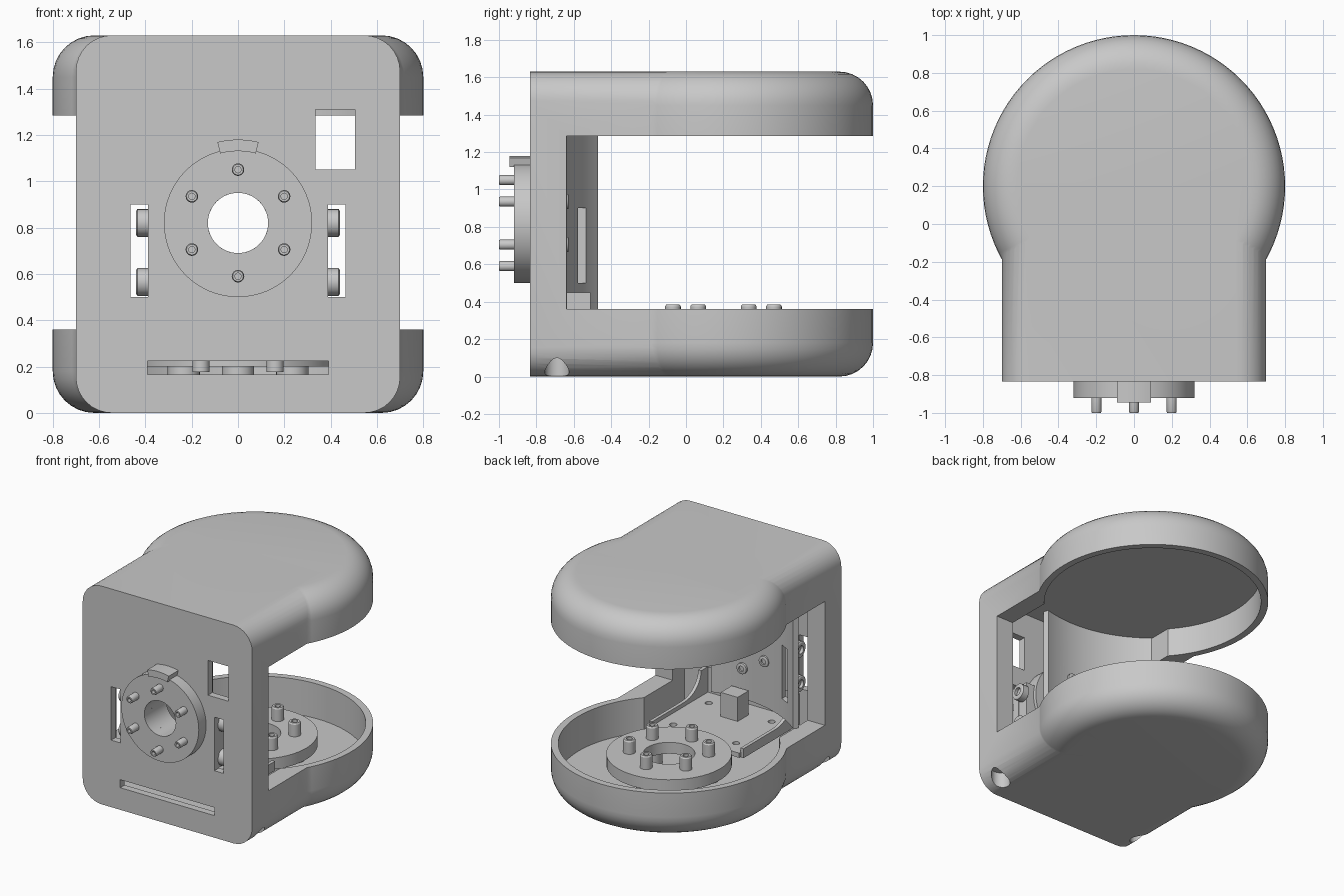
import bpy, bmesh, math
from mathutils import Matrix, Vector

old = bpy.data.objects.get("Cube")
if old:
    bpy.data.objects.remove(old)

grey = bpy.data.materials.new("plain grey")
grey.use_nodes = True
tint = (0.58, 0.58, 0.58, 1)
grey.diffuse_color = tint
grey.node_tree.nodes["Principled BSDF"].inputs["Base Color"].default_value = tint

TURN = {"z": Matrix(),
        "-y": Matrix.Rotation(math.pi / 2, 4, "X"),
        "y": Matrix.Rotation(-math.pi / 2, 4, "X"),
        "x": Matrix.Rotation(math.pi / 2, 4, "Y"),
        "-x": Matrix.Rotation(-math.pi / 2, 4, "Y")}


def finish(bm, name):
    bmesh.ops.remove_doubles(bm, verts=bm.verts, dist=1e-5)
    bmesh.ops.recalc_face_normals(bm, faces=bm.faces)
    mesh = bpy.data.meshes.new(name)
    bm.to_mesh(mesh)
    bm.free()
    mesh.materials.append(grey)
    ob = bpy.data.objects.new(name, mesh)
    bpy.context.collection.objects.link(ob)
    return ob


def box(name, x, y, z):
    bm = bmesh.new()
    size = [b - a for a, b in (x, y, z)]
    mid = [(a + b) / 2 for a, b in (x, y, z)]
    bmesh.ops.create_cube(bm, size=1, matrix=Matrix.Translation(mid) @ Matrix.Diagonal((*size, 1)))
    return finish(bm, name)


def lathe(name, profile, loc, axis="z", steps=48):
    """Spin a closed (radius, height) outline about the given axis."""
    bm = bmesh.new()
    vs = [bm.verts.new((r, 0, h)) for r, h in profile]
    es = [bm.edges.new((vs[i - 1], vs[i])) for i in range(len(vs))]
    bmesh.ops.spin(bm, geom=vs + es, cent=(0, 0, 0), axis=(0, 0, 1), angle=math.tau, steps=steps)
    bmesh.ops.remove_doubles(bm, verts=bm.verts, dist=1e-5)
    bmesh.ops.transform(bm, matrix=Matrix.Translation(loc) @ TURN[axis], verts=bm.verts)
    return finish(bm, name)


def rod(name, r, h, loc, axis="z", hole=0, steps=48):
    return lathe(name, [(hole, 0), (r, 0), (r, h), (hole, h)], loc, axis, steps)


def prism(name, outline, axis, start, depth):
    """Extrude an outline along x (y,z points) or z (x,y points)."""
    bm = bmesh.new()
    pts = [(start, *p) if axis == "x" else (*p, start) for p in outline]
    face = bm.faces.new([bm.verts.new(p) for p in pts])
    new = bmesh.ops.extrude_face_region(bm, geom=[face])["geom"]
    step = Vector((depth, 0, 0)) if axis == "x" else Vector((0, 0, depth))
    bmesh.ops.translate(bm, vec=step, verts=[v for v in new if isinstance(v, bmesh.types.BMVert)])
    return finish(bm, name)


def arc_band(inner, outer, start, end, steps):
    """Outline of a ring segment; angles are measured from +y towards +x."""
    turn = [start + (end - start) * i / steps for i in range(steps + 1)]
    return ([(outer * math.sin(a), outer * math.cos(a)) for a in turn]
            + [(inner * math.sin(a), inner * math.cos(a)) for a in reversed(turn)])


def apply_mods(ob):
    dg = bpy.context.evaluated_depsgraph_get()
    mesh = bpy.data.meshes.new_from_object(ob.evaluated_get(dg))
    ob.modifiers.clear()
    ob.data = mesh


def boolean(ob, tools, op="DIFFERENCE"):
    for tool in tools:
        mod = ob.modifiers.new(op, "BOOLEAN")
        mod.operation, mod.solver, mod.object = op, "EXACT", tool
        apply_mods(ob)
        bpy.data.objects.remove(tool)


def screw(name, r, h, loc, axis):
    lathe(name, [(0, 0), (r, 0), (r, h * 0.9), (r * 0.85, h), (r * 0.5, h),
                 (r * 0.5, h * 0.6), (0, h * 0.6)], loc, axis, 20)


def wall_openings():
    """Window, shaft bore and two side slots that run through the front."""
    y = (-0.9, -0.4)
    tools = [box("window_cut", (0.335, 0.505), y, (1.05, 1.31)),
             rod("shaft_cut", 0.13, 0.5, (0, -0.9, 0.82), "y")]
    for s in (-1, 1):
        tools.append(box("side_slot_cut", sorted((s * 0.388, s * 0.465)), y, (0.5, 0.9)))
    return tools


# Outer shell: round head joined to a rounded block
H, R, CY = 1.63, 0.8, 0.2
F = 0.18
arc = [(R - F + F * math.sin(a), F - F * math.cos(a))
       for a in [i * math.pi / 16 for i in range(9)]]
shell = lathe("shell", [(0, 0)] + arc + [(r, H - h) for r, h in reversed(arc)] + [(0, H)],
              (0, CY, 0), steps=96)
block = box("block", (-0.7, 0.7), (-0.833, CY), (0, H))
bm = bmesh.new()
bm.from_mesh(block.data)
long_edges = [e for e in bm.edges if abs(e.verts[0].co.y - e.verts[1].co.y) > 0.5]
bmesh.ops.bevel(bm, geom=long_edges, offset=0.155, segments=8, profile=0.5, affect="EDGES")
bm.to_mesh(block.data)
bm.free()
boolean(shell, [block], "UNION")

# Jaw opening, hollow cups, hollow neck, then openings in the front wall
LOW, HIGH, NECK = 0.36, 1.285, 0.558
cuts = [box("jaw_cut", (-1, 1), (-0.64, 1.2), (LOW, HIGH)),
        rod("lower_cup_cut", 0.75, 0.5, (0, CY, 0.1), steps=96),
        rod("upper_cup_cut", 0.75, 0.5, (0, CY, 1.0), steps=96),
        box("neck_cut", (-NECK, NECK), (-0.78, 0), (0.1, 1.5)),
        box("slot_cut", (-0.39, 0.39), (-0.9, -0.7), (0.165, 0.225))]
for s in (-1, 1):
    cuts.append(rod("corner_hole_cut", 0.065, 0.22, (s * 0.625, -0.69, -0.1), steps=24))
boolean(shell, cuts + wall_openings())

# Curved inner wall behind the motor, open on the window side
BACK = 0.87
inner_wall = prism("inner_wall", arc_band(BACK, BACK + 0.04, -0.28, 0.69, 28), "z", LOW, 1.145)
inner_wall.data.transform(Matrix.Translation((0, CY, 0)) @ Matrix.Rotation(math.pi, 4, "Z"))
boolean(inner_wall, wall_openings())

# Tray gussets that sweep up to the front wall
sweep = [(-0.5 - 0.2 * math.sin(t), 0.46 - 0.16 * math.cos(t))
         for t in [i * math.pi / 16 for i in range(9)]]
for s, side in ((1, "left"), (-1, "right")):
    prism(side + "_gusset", [(-0.785, 0.23), (-0.12, 0.23), (-0.12, 0.3)] + sweep
          + [(-0.785, 0.46)], "x", s * 0.365, s * 0.025)

# Front drive: hub, locating clip, motor body and screws
rod("front_hub", 0.32, 0.09, (0, -0.83, 0.82), "-y", 0.13, 64)
clip = prism("hub_clip", arc_band(0.31, 0.36, -0.25, 0.25, 10), "z", 0, 0.115)
clip.data.transform(Matrix.Translation((0, -0.83, 0.82)) @ TURN["-y"])
motor = box("motor_body", (-0.385, 0.385), (-0.785, -0.7), (0.5, 0.9))
boolean(motor, [rod("motor_cut", 0.13, 0.4, (0, -0.9, 0.82), "y")])
rod("rear_hub", 0.32, 0.11, (0, -0.785, 0.82), "y", 0.13, 64)
for i in range(6):
    a = math.radians(30 + 60 * i)
    x, z = 0.23 * math.cos(a), 0.82 + 0.23 * math.sin(a)
    screw("front_hub_screw", 0.027, 0.08, (x, -0.92, z), "-y")
    surface = -0.675 if x > 0.1 else CY - math.sqrt(BACK ** 2 - x ** 2)
    screw("rear_hub_screw", 0.04, 0.03, (x, surface - 0.01, z), "y")
for s, axis in ((1, "x"), (-1, "-x")):
    for z in (0.565, 0.82):
        screw("side_screw", 0.06, 0.055, (s * 0.385, -0.73, z), axis)
    rod("board_screw", 0.037, 0.06, (s * 0.16, -0.6, 0.177), steps=20)

# Lower drive: board, connector, hub, standoffs and screws
board = box("board", (-0.37, 0.37), (-0.78, -0.1), (0.235, 0.27))
boolean(board, [rod("board_hole_cut", 0.025, 0.3, (x, y, 0.1), steps=16)
                for x in (-0.26, 0.26) for y in (-0.64, -0.22)])
box("connector", (-0.07, 0.07), (-0.64, -0.51), (0.26, 0.45))
rod("lower_hub", 0.425, 0.085, (0, CY, 0.2), "z", 0.175, 64)
for i in range(6):
    a = math.radians(30 + 60 * i)
    x, y = 0.27 * math.cos(a), CY + 0.27 * math.sin(a)
    screw("lower_hub_screw", 0.042, 0.1, (x, y, 0.285), "z")
    rod("standoff", 0.07, 0.105, (x, y, 0.097), steps=20)

# Smooth the curved surfaces while keeping hard edges
bpy.ops.object.select_all(action="DESELECT")
for ob in bpy.context.collection.objects:
    if ob.type == "MESH":
        ob.select_set(True)
        bpy.context.view_layer.objects.active = ob
bpy.ops.object.shade_smooth_by_angle(angle=math.radians(30))
